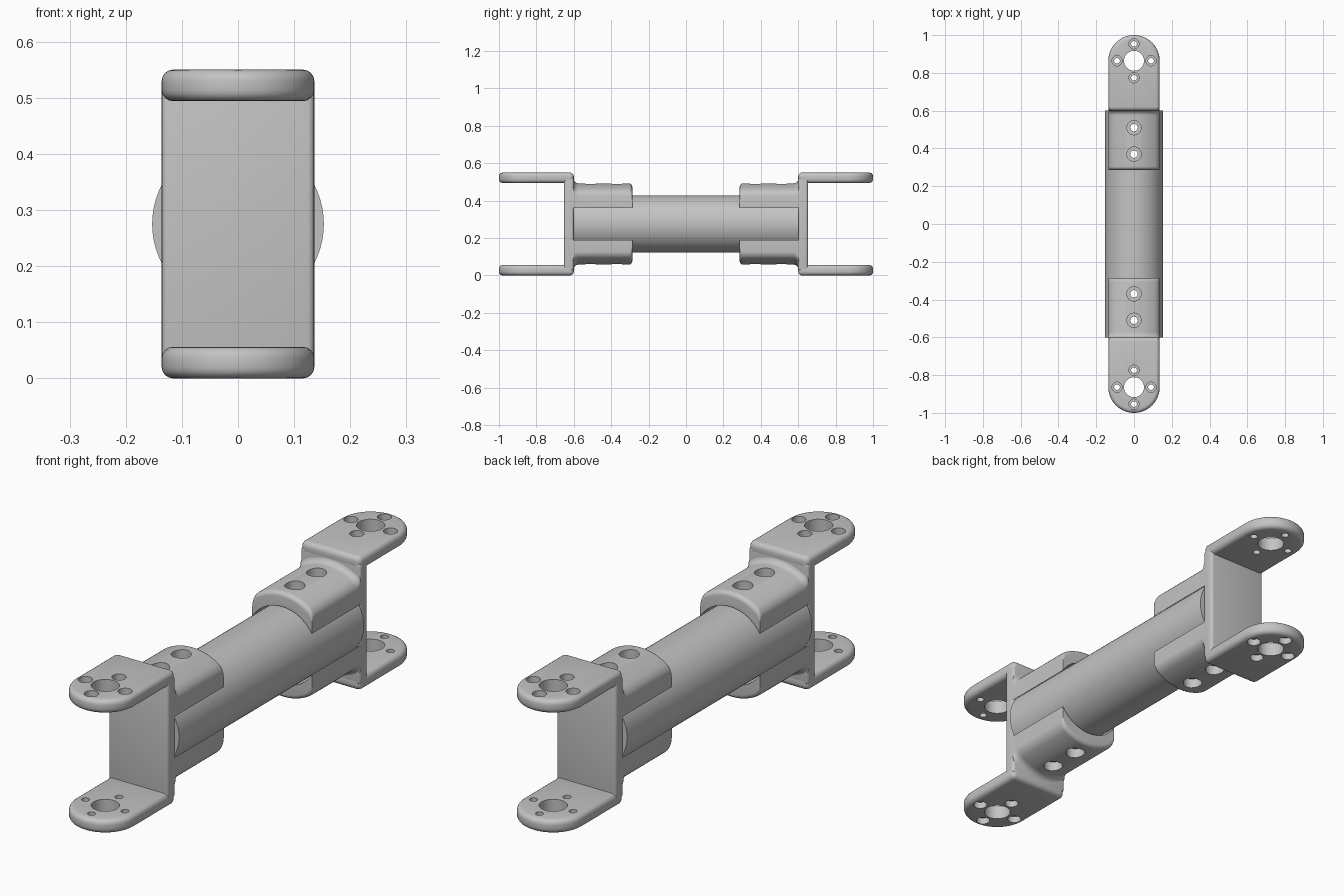
import bpy, bmesh
from math import sin, cos, pi, sqrt, radians

cube = bpy.data.objects.get("Cube")
if cube:
    bpy.data.objects.remove(cube)

HALF_W = 0.136      # half width of brackets
AXIS_Z = 0.275      # height of the tube axis
TOP_Z = 0.55
TUBE_R = 0.153
END_Y = 0.864       # centre of the rounded plate ends

grey = bpy.data.materials.new("plain_grey")
grey.use_nodes = True
grey.diffuse_color = (0.55, 0.55, 0.55, 1)
grey.node_tree.nodes["Principled BSDF"].inputs["Base Color"].default_value = grey.diffuse_color


def make(name, bm):
    bmesh.ops.recalc_face_normals(bm, faces=bm.faces)
    mesh = bpy.data.meshes.new(name)
    bm.to_mesh(mesh)
    bm.free()
    mesh.materials.append(grey)
    ob = bpy.data.objects.new(name, mesh)
    bpy.context.collection.objects.link(ob)
    return ob


def loft(bm, rings):
    """Skin closed rings of points and cap both ends."""
    rows = [[bm.verts.new(p) for p in ring] for ring in rings]
    n = len(rows[0])
    for a, b in zip(rows, rows[1:]):
        for i in range(n):
            j = (i + 1) % n
            bm.faces.new((a[i], a[j], b[j], b[i]))
    bm.faces.new(rows[0])
    bm.faces.new(rows[-1])


def circle(x, y, z, r, n=32):
    return [(x + r * cos(2 * pi * i / n), y + r * sin(2 * pi * i / n), z) for i in range(n)]


def activate(ob):
    bpy.ops.object.select_all(action='DESELECT')
    ob.select_set(True)
    bpy.context.view_layer.objects.active = ob


def finish(ob, bevel=0, cutter=None):
    activate(ob)
    if bevel:
        mod = ob.modifiers.new("soft_edges", 'BEVEL')
        mod.width = bevel
        mod.segments = 4
        mod.limit_method = 'ANGLE'
        mod.angle_limit = radians(40)
        bpy.ops.object.modifier_apply(modifier=mod.name)
    if cutter:
        mod = ob.modifiers.new("holes", 'BOOLEAN')
        mod.operation = 'DIFFERENCE'
        mod.solver = 'EXACT'
        mod.object = cutter
        bpy.ops.object.modifier_apply(modifier=mod.name)
    bpy.ops.object.shade_smooth_by_angle(angle=radians(32))


# Drills: stepped through holes, wide at the outer faces
def drill(bm, x, y, wide, narrow, floor):
    steps = [(-0.1, wide), (floor, wide), (floor, narrow),
             (TOP_Z - floor, narrow), (TOP_Z - floor, wide), (TOP_Z + 0.1, wide)]
    if wide == narrow:
        steps = [steps[0], steps[-1]]
    loft(bm, [circle(x, y, z, r) for z, r in steps])


bm = bmesh.new()
for s in (-1, 1):
    drill(bm, 0, s * END_Y, 0.053, 0.053, 0)
    for dx, dy in ((1, 0), (-1, 0), (0, 1), (0, -1)):
        drill(bm, dx * 0.09, s * END_Y + dy * 0.09, 0.027, 0.015, 0.028)
    for y in (0.37, 0.51):
        drill(bm, 0, s * y, 0.038, 0.02, 0.1)
drills = make("drills", bm)
drills.hide_render = True

# Tube
bm = bmesh.new()
n = 64
loft(bm, [[(TUBE_R * cos(2 * pi * i / n), y, AXIS_Z + TUBE_R * sin(2 * pi * i / n))
           for i in range(n)] for y in (-0.602, 0.602)])
finish(make("tube", bm), cutter=drills)


# Cross-section of a clamp saddle: crowned top, softened shoulders, hollow underside
def saddle_ring(y, radius, sy, sz, corner=0.02, gap_r=0.16):
    xs = [HALF_W * sin(pi / 2 * i / 12) for i in range(-12, 13)]
    top, under = [], []
    for x in xs:
        d = max(0, abs(x) - (HALF_W - corner))
        drop = corner - sqrt(max(0, corner ** 2 - d ** 2))
        top.append((x, sy * y, AXIS_Z + sz * (sqrt(radius ** 2 - x ** 2) - drop)))
        under.append((x, sy * y, AXIS_Z + sz * sqrt(gap_r ** 2 - x ** 2)))
    return top + under[::-1]


for sy, end in ((-1, "front"), (1, "back")):
    for sz, level in ((-1, "lower"), (1, "upper")):
        # Clamp saddle: rounded free end, flaring into the web
        bm = bmesh.new()
        r, crown = 0.018, 0.217
        path = []
        for i in range(6):
            a = pi / 2 * i / 5
            path.append((0.287 + r * (1 - cos(a)), crown - r * (1 - sin(a))))
        f = 0.028
        for i in range(7):
            a = pi / 2 * i / 6
            path.append((0.602 - f + f * sin(a), crown + f * (1 - cos(a))))
        path.append((0.625, crown + f))
        loft(bm, [saddle_ring(y, rad, sy, sz) for y, rad in path])
        finish(make(f"{end}_{level}_clamp", bm), cutter=drills)

        # Mounting plate with a rounded end
        bm = bmesh.new()
        outline = [(HALF_W, 0.6)]
        outline += [(HALF_W * cos(pi * i / 32), END_Y + HALF_W * sin(pi * i / 32)) for i in range(33)]
        outline += [(-HALF_W, 0.6)]
        z0, z1 = (0, 0.056) if sz < 0 else (TOP_Z - 0.056, TOP_Z)
        loft(bm, [[(x, sy * y, z) for x, y in outline] for z in (z0, z1)])
        finish(make(f"{end}_{level}_plate", bm), bevel=0.02, cutter=drills)

    # Web joining the two plates
    bm = bmesh.new()
    bmesh.ops.create_cube(bm, size=1)
    for v in bm.verts:
        v.co = (v.co.x * 2 * HALF_W, sy * (0.626 + v.co.y * 0.052), AXIS_Z + v.co.z * 0.5)
    finish(make(f"{end}_web", bm), bevel=0.012)

bpy.data.objects.remove(drills)
